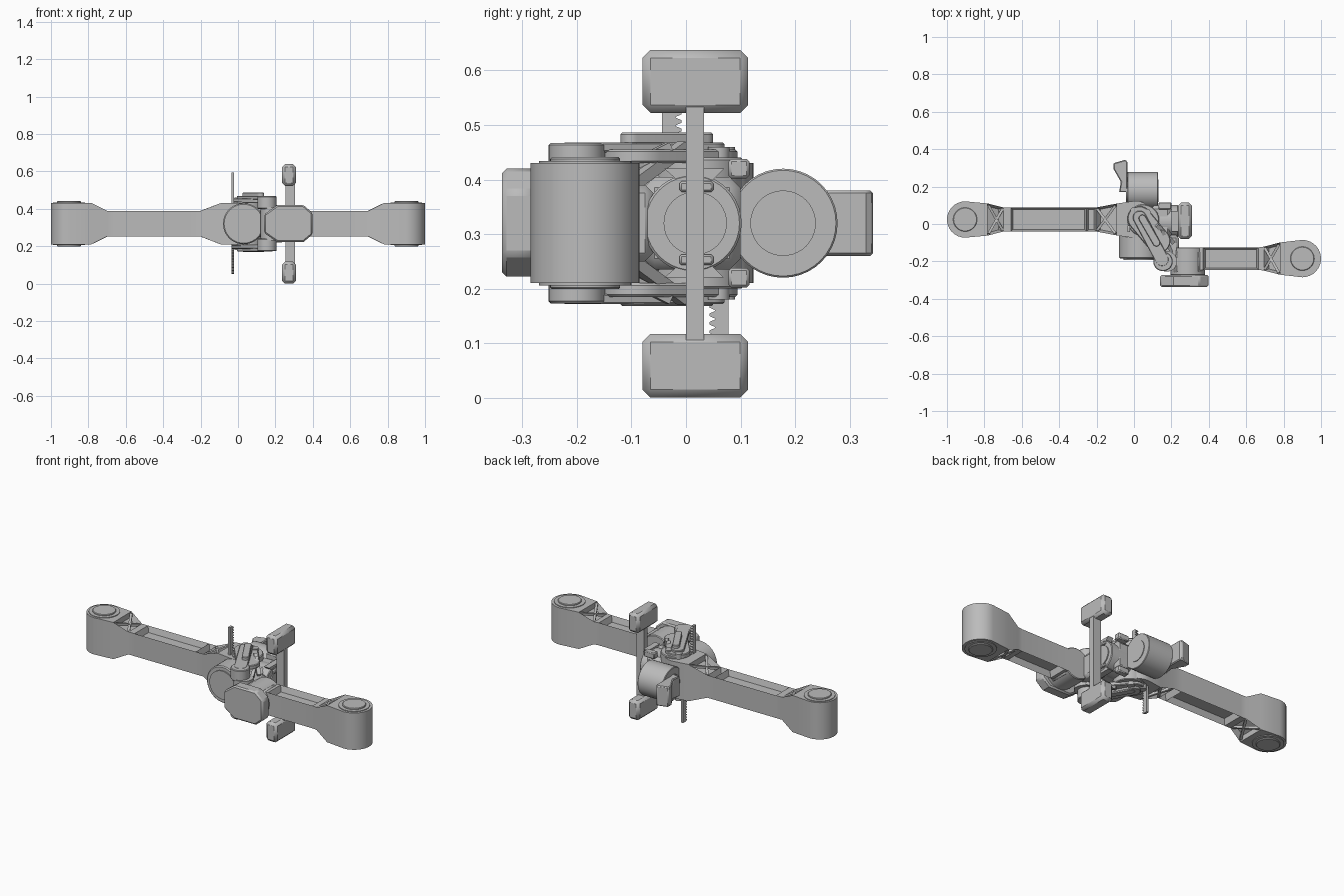
import bpy, bmesh, math
from mathutils import Vector

if "Cube" in bpy.data.objects:
    bpy.data.objects.remove(bpy.data.objects["Cube"])

grey = bpy.data.materials.new("plain_grey")
grey.use_nodes = True
grey.diffuse_color = (0.5, 0.5, 0.5, 1)
grey.node_tree.nodes["Principled BSDF"].inputs["Base Color"].default_value = (0.5, 0.5, 0.5, 1)
MID = 0.32  # height of the shared centre plane


def finish(name, bm, bevel=0):
    bmesh.ops.recalc_face_normals(bm, faces=bm.faces)
    mesh = bpy.data.meshes.new(name)
    bm.to_mesh(mesh)
    bm.free()
    mesh.materials.append(grey)
    ob = bpy.data.objects.new(name, mesh)
    bpy.context.collection.objects.link(ob)
    if bevel:
        mod = ob.modifiers.new("bevel", "BEVEL")
        mod.width = bevel
        mod.segments = 1
        mod.limit_method = "ANGLE"
        mod.angle_limit = math.radians(40)
    bpy.ops.object.select_all(action="DESELECT")
    ob.select_set(True)
    bpy.context.view_layer.objects.active = ob
    bpy.ops.object.shade_smooth_by_angle(angle=math.radians(30))
    return ob


def prism(name, pts, axis, lo, hi, bevel=0):
    """Extrude a flat outline along one axis."""
    place = {"x": lambda a, b, t: (t, a, b),
             "y": lambda a, b, t: (a, t, b),
             "z": lambda a, b, t: (a, b, t)}[axis]
    bm = bmesh.new()
    face = bm.faces.new([bm.verts.new(place(a, b, lo)) for a, b in pts])
    ext = bmesh.ops.extrude_face_region(bm, geom=[face])
    move = Vector(place(0, 0, hi - lo))
    bmesh.ops.translate(bm, vec=move, verts=[v for v in ext["geom"] if isinstance(v, bmesh.types.BMVert)])
    return finish(name, bm, bevel)


def arc(a, b, r, start=0.0, sweep=math.tau, n=40, closed=False):
    steps = n if not closed else n - 1
    return [(a + r * math.cos(start + sweep * i / steps), b + r * math.sin(start + sweep * i / steps))
            for i in range(n)]


def drum(name, a, b, r, axis, lo, hi, bevel=0):
    return prism(name, arc(a, b, r), axis, lo, hi, bevel)


def box(name, x, y, z, bevel=0):
    return prism(name, [(x[0], y[0]), (x[1], y[0]), (x[1], y[1]), (x[0], y[1])], "z", z[0], z[1], bevel)


def capsule(name, p, q, r, lo, hi, bevel=0):
    """Flat link with two round ends."""
    ang = math.atan2(q[1] - p[1], q[0] - p[0])
    pts = arc(*q, r, ang - math.pi / 2, math.pi, 14, True) + arc(*p, r, ang + math.pi / 2, math.pi, 14, True)
    return prism(name, pts, "z", lo, hi, bevel)


def beam(name, p, q, w):
    p, q = Vector(p), Vector(q)
    d = (q - p).normalized()
    side = d.cross(Vector((0, 0, 1))).normalized() * w / 2
    up = side.cross(d).normalized() * w / 2
    bm = bmesh.new()
    ring = [[bm.verts.new(e + c) for c in (side + up, side - up, -side - up, -side + up)] for e in (p, q)]
    for i in range(4):
        j = (i + 1) % 4
        bm.faces.new((ring[0][i], ring[0][j], ring[1][j], ring[1][i]))
    bm.faces.new(ring[0])
    bm.faces.new(ring[1][::-1])
    return finish(name, bm)


def arm(name, cx, cy, r, sign, stations, tail=()):
    """Loft rectangles along x; marked bays get a recess, some with crossed ribs."""
    angles = [math.radians(a) for a in range(6, 91, 12)]
    rows = [(-r * math.cos(a), r * math.sin(a), 0.11, "") for a in angles]
    rows += list(stations) + list(tail)
    bm = bmesh.new()
    rings = []
    for u, hy, hz, _ in rows:
        x = cx + sign * u
        rings.append([bm.verts.new((x, cy + sy * hy, MID + sz * hz))
                      for sy, sz in ((-1, -1), (1, -1), (1, 1), (-1, 1))])
    bays, ribs = [], []
    for (a, b), row in zip(zip(rings, rings[1:]), rows):
        for i in range(4):
            j = (i + 1) % 4
            f = bm.faces.new((a[i], a[j], b[j], b[i]))
            if row[3] and i in (0, 2):
                bays.append(f)
                if row[3] == "truss":
                    drop = Vector((0, 0, 0.009 if i == 0 else -0.009))
                    co = [v.co + drop for v in (a[i], a[j], b[j], b[i])]
                    mid = sum(co, Vector()) / 4
                    co = [c.lerp(mid, 0.12) for c in co]
                    ribs += [(co[0], co[2]), (co[1], co[3])]
    bm.faces.new(rings[0])
    bm.faces.new(rings[-1])
    bmesh.ops.recalc_face_normals(bm, faces=bm.faces)
    bmesh.ops.inset_individual(bm, faces=bays, thickness=0.011, depth=-0.035, use_even_offset=True)
    finish(name, bm)
    for p, q in ribs:
        beam(name + "_rib", p, q, 0.014)
    # pivot caps above and below the round end
    for s in (-1, 1):
        lo, hi = sorted((MID + s * 0.105, MID + s * 0.121))
        drum(name + "_pivot_cap", cx, cy, 0.064, "z", lo, hi, 0.003)
        lo, hi = sorted((MID + s * 0.105, MID + s * 0.114))
        drum(name + "_pivot_rim", cx, cy, 0.085, "z", lo, hi)


# Long arm and short arm share the same outer end
outer = [(0.12, 0.086, 0.11, "truss"), (0.205, 0.064, 0.0675, "")]
hub_tail = [(0.91 + 0.1 * math.sin(t), 0.1 * math.cos(t), 0.11, "")
            for t in [math.radians(a) for a in range(0, 85, 12)]]
arm("long_arm", -0.903, 0.024, 0.097, 1, outer + [
    (0.245, 0.064, 0.0675, "pocket"), (0.65, 0.064, 0.0675, "pocket"),
    (0.70, 0.064, 0.0675, "truss"), (0.81, 0.085, 0.11, "")], hub_tail)
arm("short_arm", 0.9, -0.185, 0.1, -1, outer + [
    (0.235, 0.06, 0.0675, "pocket"), (0.53, 0.06, 0.0675, ""), (0.62, 0.06, 0.0675, "")])

# Front motor of the central joint
drum("front_motor", 0.03, -0.06, 0.1, "z", 0.2, 0.2001).hide_render = True
bpy.data.objects.remove(bpy.data.objects["front_motor"])
drum("front_motor", 0.03, MID, 0.11, "y", -0.185, -0.02, 0.006)
drum("front_motor_cover", 0.03, MID, 0.085, "y", -0.192, -0.18)

# Shoulder motor with its faceted cover
drum("shoulder_motor", 0.288, MID, 0.092, "y", -0.275, -0.125, 0.004)
box("shoulder_housing", (0.21, 0.365), (-0.275, -0.13), (0.245, 0.395), 0.02)
prism("shoulder_cover", [(0.14, 0.27), (0.21, 0.222), (0.35, 0.222), (0.398, 0.262),
                         (0.398, 0.378), (0.35, 0.42), (0.21, 0.42), (0.14, 0.37)],
      "y", -0.337, -0.272, 0.008)

# Rear motor and hooked horn
drum("rear_motor", 0.178, MID, 0.1, "x", -0.036, 0.128, 0.003)
for lo, hi in ((-0.042, -0.03), (0.12, 0.132)):
    drum("rear_motor_cover", 0.178, MID, 0.06, "x", lo, hi)
prism("rear_horn", [(-0.11, 0.325), (-0.11, 0.295), (-0.07, 0.225), (-0.08, 0.17),
                    (-0.035, 0.17), (-0.035, 0.33), (-0.045, 0.344)], "z", 0.26, 0.38, 0.005)

# Central hub and side motor
drum("central_hub", 0.05, 0.02, 0.085, "z", 0.2, 0.44, 0.004)
box("side_housing", (0.09, 0.2), (-0.078, 0.1), (0.235, 0.405), 0.02)
drum("side_motor", 0.012, MID, 0.09, "x", 0.13, 0.236, 0.004)
drum("side_motor_cover", 0.017, MID, 0.058, "x", 0.23, 0.242)
for s in (-1, 1):
    box("housing_lug", (0.13, 0.2), (0.078, 0.116), (MID + s * 0.1 - 0.018, MID + s * 0.1 + 0.018), 0.005)
    box("bar_clip", (0.228, 0.25), (-0.012, 0.05), (MID + s * 0.067 - 0.01, MID + s * 0.067 + 0.01), 0.004)
    prism("bar_saddle", [(-0.04, MID + s * 0.1), (0.07, MID + s * 0.1),
                         (0.035, MID + s * 0.065), (0, MID + s * 0.065)], "x", 0.2, 0.235)

# Vertical bar with a paddle at each end
box("paddle_bar", (0.255, 0.305), (0, 0.033), (0.1, 0.54))
for name, z in (("lower_paddle", (0, 0.117)), ("upper_paddle", (0.522, 0.638))):
    box(name, (0.236, 0.309), (-0.08, 0.114), z, 0.015)

# Linkage plates, pivots and diagonal struts above and below the hub
for s, side in ((1, "upper"), (-1, "lower")):
    def span(a, b):
        return sorted((MID + s * a, MID + s * b))
    capsule(side + "_joint_plate", (0.03, 0.03), (0.13, -0.09), 0.065, *span(0.11, 0.135), 0.004)
    capsule(side + "_link", (0.03, 0.035), (0.15, -0.19), 0.036, *span(0.13, 0.148), 0.003)
    capsule(side + "_link_ridge", (0.045, 0.03), (0.12, -0.1), 0.02, *span(0.145, 0.166 if s > 0 else 0.152), 0.003)
    drum(side + "_elbow_pivot", 0.155, -0.2, 0.052, "z", *span(0.08, 0.147), 0.004)
    beam(side + "_strut", (0.21, -0.1, MID + s * 0.07), (0.12, -0.005, MID + s * 0.14), 0.022)
    beam(side + "_strut", (0.2, -0.15, MID + s * 0.08), (0.15, -0.03, MID + s * 0.14), 0.018)
    for x, y in ((0.0, 0.07), (0.07, 0.06)):
        drum(side + "_bolt", x, y, 0.02, "z", *span(0.1, 0.14))
drum("elbow_column", 0.175, -0.2, 0.055, "z", 0.23, 0.41)
box("elbow_block", (0.08, 0.24), (-0.18, -0.06), (0.25, 0.39), 0.015)


def rack(name, back, front, lo, hi, pitch=0.0155):
    """Thin strip with teeth on its front edge."""
    root = front + (back - front) * 0.3
    pts = [(back, hi), (back, lo)]
    z = lo
    while z + pitch <= hi:
        pts += [(root, z), (front, z + pitch * 0.3), (front, z + pitch * 0.6), (root, z + pitch * 0.9)]
        z += pitch
    pts.append((root, hi))
    prism(name, pts, "x", -0.036, -0.022)


rack("upper_rack", -0.044, -0.008, 0.36, 0.595)
rack("lower_rack", 0.078, 0.043, 0.052, 0.29)
